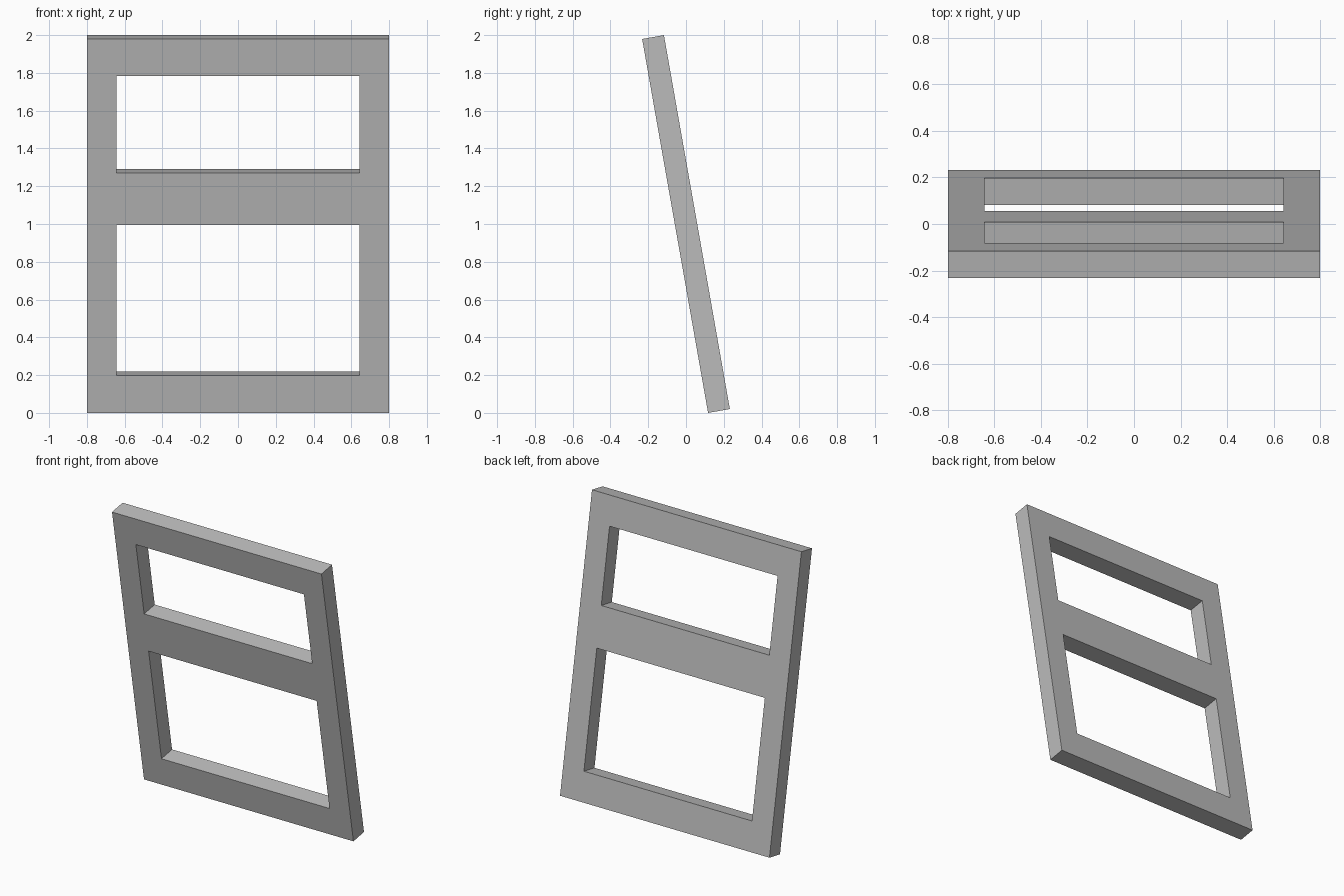
import bpy
import bmesh
from math import radians, sin
from mathutils import Matrix

cube = bpy.data.objects.get("Cube")
if cube:
    bpy.data.objects.remove(cube, do_unlink=True)

TILT = radians(10)
THICK = 0.117
COLOUR = (0.5, 0.5, 0.5, 1)

grey = bpy.data.materials.new("plain grey")
grey.use_nodes = True
grey.diffuse_color = COLOUR
grey.node_tree.nodes["Principled BSDF"].inputs["Base Color"].default_value = COLOUR

# Frame layout: stile edges across, rail edges up
xs = [-0.80, -0.642, 0.642, 0.80]
zs = [0, 0.201, 1.01, 1.29, 1.811, 2.01]

bm = bmesh.new()
grid = [[bm.verts.new((x, 0, z)) for x in xs] for z in zs]
for row in range(len(zs) - 1):
    for col in range(len(xs) - 1):
        if col == 1 and row in (1, 3):
            continue  # the two openings
        bm.faces.new((grid[row][col], grid[row][col + 1],
                      grid[row + 1][col + 1], grid[row + 1][col]))

# Give the frame its thickness
back = bmesh.ops.extrude_face_region(bm, geom=bm.faces[:], use_keep_orig=True)
bmesh.ops.translate(bm, vec=(0, THICK, 0),
                    verts=[v for v in back["geom"] if isinstance(v, bmesh.types.BMVert)])
bmesh.ops.recalc_face_normals(bm, faces=bm.faces[:])

# Lean the top towards the front and centre the depth
bm.transform(Matrix.Rotation(TILT, 4, "X"))
ys = [v.co.y for v in bm.verts]
bmesh.ops.translate(bm, vec=(0, -(min(ys) + max(ys)) / 2, 0), verts=bm.verts[:])

mesh = bpy.data.meshes.new("leaning_frame")
bm.to_mesh(mesh)
bm.free()
mesh.materials.append(grey)
frame = bpy.data.objects.new("leaning_frame", mesh)
bpy.context.collection.objects.link(frame)
